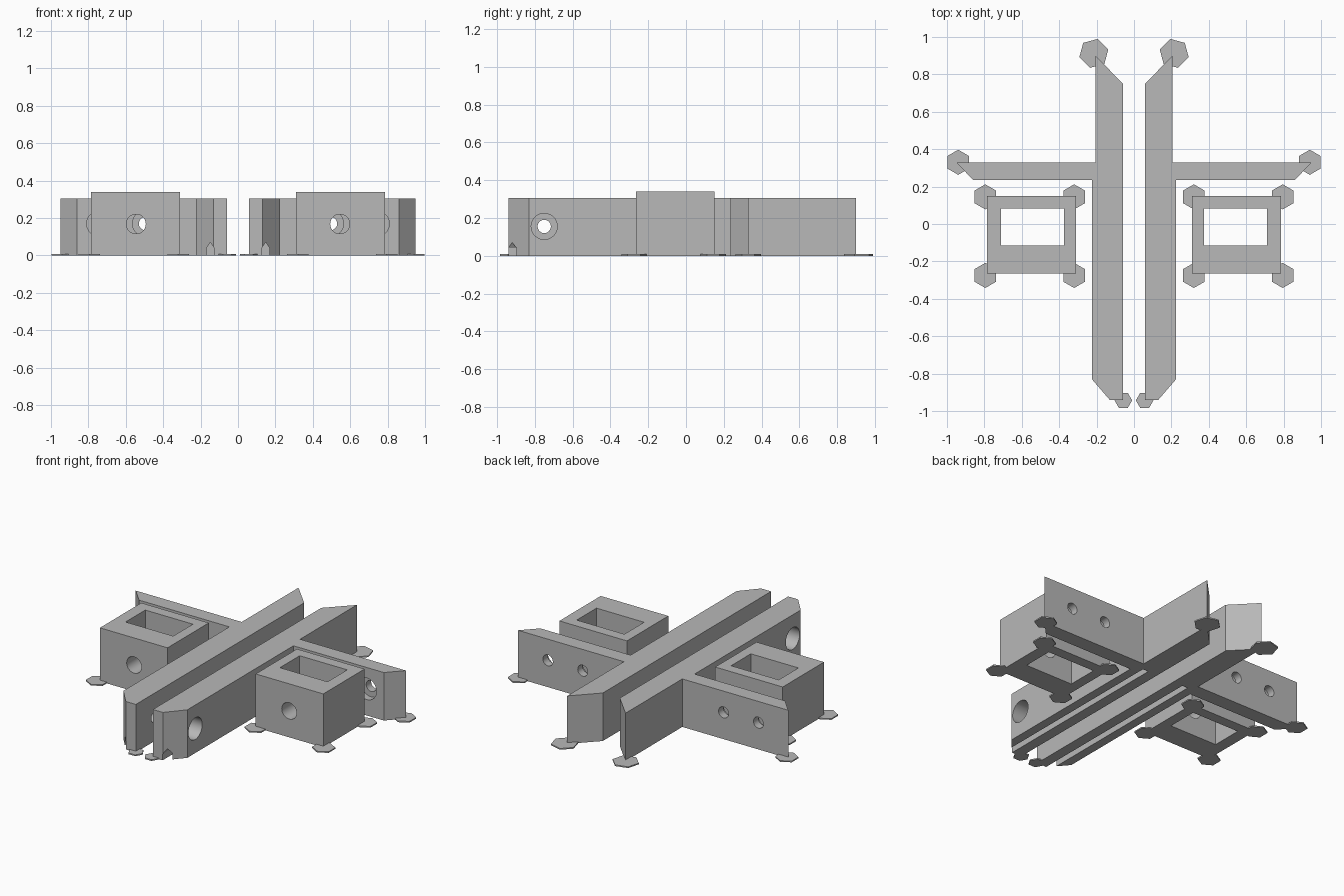
import bpy, bmesh, math
from mathutils import Matrix, Vector

if "Cube" in bpy.data.objects:
    bpy.data.objects.remove(bpy.data.objects["Cube"])

grey = bpy.data.materials.new("plain_grey")
grey.diffuse_color = (0.48, 0.48, 0.48, 1)
grey.use_nodes = True
grey.node_tree.nodes["Principled BSDF"].inputs["Base Color"].default_value = grey.diffuse_color


def make(name, bm):
    """Turn a bmesh into a linked object."""
    bmesh.ops.recalc_face_normals(bm, faces=bm.faces)
    mesh = bpy.data.meshes.new(name)
    bm.to_mesh(mesh)
    bm.free()
    mesh.materials.append(grey)
    ob = bpy.data.objects.new(name, mesh)
    bpy.context.collection.objects.link(ob)
    return ob


def prism(name, points, offset):
    """Extrude a closed 3D outline along an offset."""
    bm = bmesh.new()
    face = bm.faces.new([bm.verts.new(p) for p in points])
    ext = bmesh.ops.extrude_face_region(bm, geom=[face], use_keep_orig=True)
    bmesh.ops.translate(bm, vec=offset,
                        verts=[v for v in ext["geom"] if isinstance(v, bmesh.types.BMVert)])
    return make(name, bm)


def box(name, lo, hi):
    return prism(name, [(lo[0], lo[1], lo[2]), (hi[0], lo[1], lo[2]),
                        (hi[0], hi[1], lo[2]), (lo[0], hi[1], lo[2])], (0, 0, hi[2] - lo[2]))


def rod(name, a, b, radius):
    """Round cutter between two points."""
    a, b = Vector(a), Vector(b)
    d = b - a
    bm = bmesh.new()
    bmesh.ops.create_cone(bm, cap_ends=True, segments=40, radius1=radius, radius2=radius,
                          depth=d.length,
                          matrix=Matrix.Translation((a + b) / 2) @ d.to_track_quat("Z", "Y").to_matrix().to_4x4())
    return make(name, bm)


def finish(ob, cutters=()):
    """Cut the openings, mirror to the other side and smooth the bores."""
    for c in cutters:
        m = ob.modifiers.new("cut", "BOOLEAN")
        m.operation, m.solver, m.object = "DIFFERENCE", "EXACT", c
    ob.modifiers.new("mirror", "MIRROR").use_mirror_merge = False
    bpy.context.view_layer.update()
    baked = bpy.data.meshes.new_from_object(ob.evaluated_get(bpy.context.evaluated_depsgraph_get()))
    ob.modifiers.clear()
    ob.data = baked
    for c in cutters:
        bpy.data.objects.remove(c)
    bpy.ops.object.select_all(action="DESELECT")
    ob.select_set(True)
    bpy.context.view_layer.objects.active = ob
    bpy.ops.object.shade_smooth_by_angle(angle=math.radians(25))


# Long rail with its side arm
outline = [(0.06, -0.94), (0.13, -0.94), (0.225, -0.83), (0.225, 0.235), (0.86, 0.235),
           (0.95, 0.33), (0.205, 0.33), (0.205, 0.90), (0.06, 0.75)]
rail = prism("rail_with_arm", [(x, y, 0) for x, y in outline], (0, 0, 0.305))
# Stepped screw holes, and the peaked groove below the rail
cuts = [rod("rail_hole", (0, -0.75, 0.155), (0.3, -0.75, 0.155), 0.035),
        rod("rail_counterbore", (0.125, -0.75, 0.155), (0.3, -0.75, 0.155), 0.069)]
for x in (0.495, 0.74):
    cuts += [rod("arm_hole", (x, 0.2, 0.17), (x, 0.4, 0.17), 0.035),
             rod("arm_counterbore", (x, 0.2, 0.17), (x, 0.28, 0.17), 0.069)]
groove = [(0.128, -0.02), (0.168, -0.02), (0.168, 0.04), (0.148, 0.07), (0.128, 0.04)]
cuts.append(prism("groove", [(x, -1, z) for x, z in groove], (0, 1.28, 0)))
finish(rail, cuts)

# Open block with a cross bore
block = box("open_block", (0.31, -0.265, 0), (0.785, 0.15, 0.34))
finish(block, [box("pocket", (0.375, -0.115, -0.1), (0.71, 0.083, 0.5)),
               rod("block_bore", (0.545, -0.4, 0.168), (0.545, 0.3, 0.168), 0.052)])

# Thin six-sided corner pads: x, y, radius, turn in degrees
pads = [(x, y, 0.067, 30) for x in (0.32, 0.795) for y in (0.145, -0.275)]
pads += [(0.94, 0.33, 0.067, 30), (0.057, -0.943, 0.047, 0), (0.215, 0.912, 0.08, 45)]
for x, y, r, turn in pads:
    angles = [math.radians(turn + 60 * i) for i in range(6)]
    finish(prism("corner_pad", [(x + r * math.cos(a), y + r * math.sin(a), 0) for a in angles],
                 (0, 0, 0.008)))
